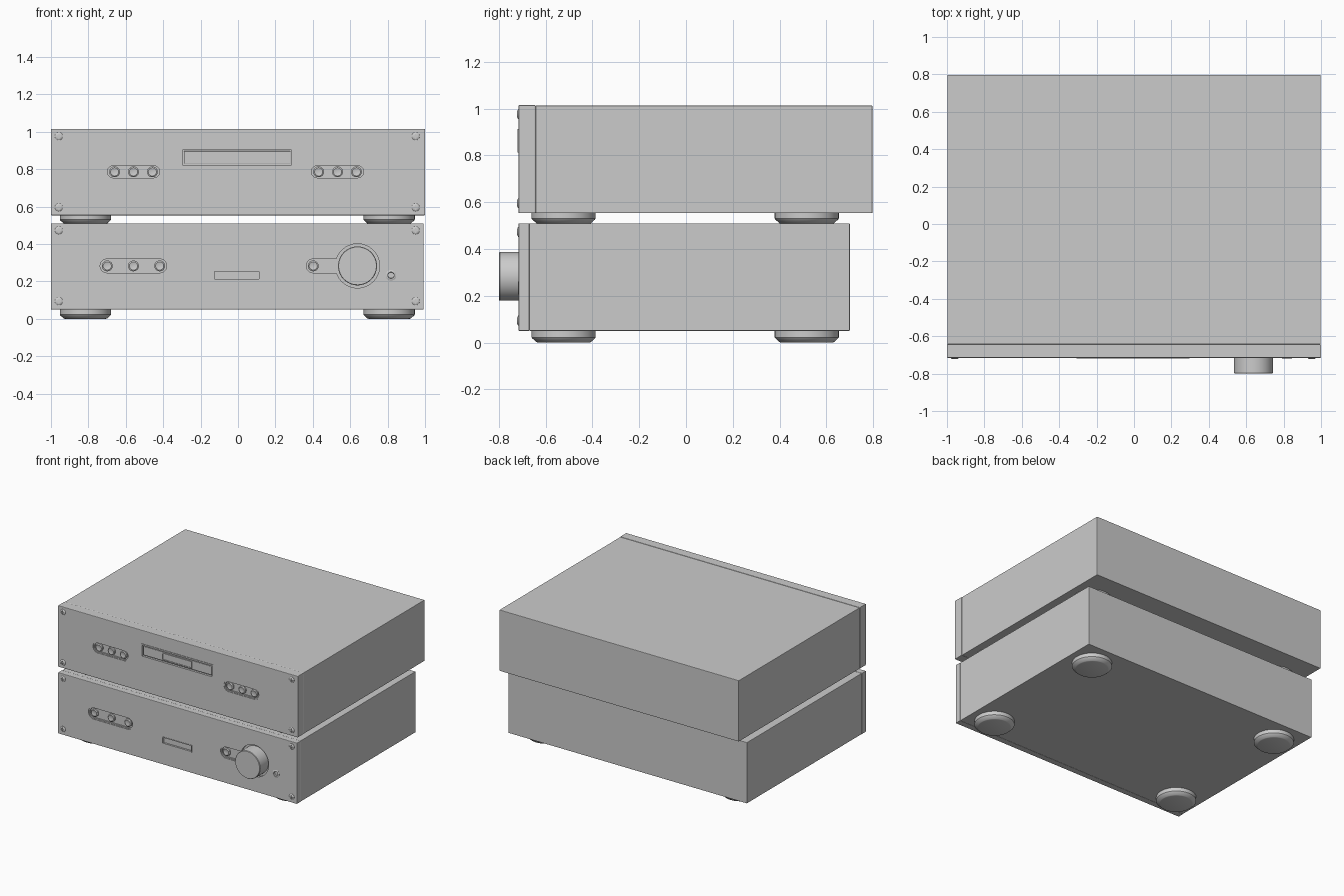
import bpy, bmesh, math
from mathutils import Matrix, Vector

if "Cube" in bpy.data.objects:
    bpy.data.objects.remove(bpy.data.objects["Cube"])

FRONT = -0.716          # y of both faceplates
CX = -0.004             # centre of the feet, screws and lower unit


def finish(name, bm, smooth=False):
    bmesh.ops.recalc_face_normals(bm, faces=bm.faces)
    me = bpy.data.meshes.new(name)
    bm.to_mesh(me)
    bm.free()
    ob = bpy.data.objects.new(name, me)
    bpy.context.collection.objects.link(ob)
    if smooth:
        activate(ob)
        bpy.ops.object.shade_smooth_by_angle(angle=math.radians(35))
    return ob


def activate(ob):
    bpy.ops.object.select_all(action='DESELECT')
    ob.select_set(True)
    bpy.context.view_layer.objects.active = ob


def box(name, x0, x1, y0, y1, z0, z1, bevel=0.0):
    bm = bmesh.new()
    bmesh.ops.create_cube(bm, size=1)
    for v in bm.verts:
        v.co = Vector((x0 if v.co.x < 0 else x1, y0 if v.co.y < 0 else y1, z0 if v.co.z < 0 else z1))
    if bevel:
        bmesh.ops.bevel(bm, geom=bm.edges[:], offset=bevel, segments=2, profile=0.5, affect='EDGES')
    return finish(name, bm)


def prism(name, pts, y0, y1):
    """Outline in x/z extruded along y."""
    bm = bmesh.new()
    face = bm.faces.new([bm.verts.new((x, y0, z)) for x, z in pts])
    ext = bmesh.ops.extrude_face_region(bm, geom=[face])
    for v in ext['geom']:
        if isinstance(v, bmesh.types.BMVert):
            v.co.y = y1
    return finish(name, bm)


def pill(x0, x1, z, r, n=16):
    pts = []
    for cx, start in ((x1 - r, -90), (x0 + r, 90)):
        for i in range(n + 1):
            a = math.radians(start + 180 * i / n)
            pts.append((cx + r * math.cos(a), z + r * math.sin(a)))
    return pts


def lathe(name, profile, loc, forward=False, n=32):
    """Turn (radius, height) points about z, or about -y when forward."""
    bm = bmesh.new()
    rings = [[bm.verts.new((r * math.cos(2 * math.pi * i / n), r * math.sin(2 * math.pi * i / n), h))
              for i in range(n)] for r, h in profile]
    for a, b in zip(rings, rings[1:]):
        for i in range(n):
            bm.faces.new((a[i], a[(i + 1) % n], b[(i + 1) % n], b[i]))
    bm.faces.new(rings[0])
    bm.faces.new(rings[-1])
    if forward:
        bmesh.ops.rotate(bm, verts=bm.verts, cent=(0, 0, 0), matrix=Matrix.Rotation(math.pi / 2, 3, 'X'))
    ob = finish(name, bm, True)
    ob.location = loc
    return ob


def cut(ob, *cutters):
    for c in cutters:
        c.hide_render = True
        m = ob.modifiers.new("cut", 'BOOLEAN')
        m.operation, m.solver, m.object = 'DIFFERENCE', 'EXACT', c
        activate(ob)
        bpy.ops.object.modifier_apply(modifier=m.name)
        bpy.data.objects.remove(c)


def cut_pill(panel, x0, x1, z, r):
    """Stepped oblong recess."""
    cut(panel, prism("cutter", pill(x0, x1, z, r), FRONT - 0.05, FRONT + 0.004))
    cut(panel, prism("cutter", pill(x0 + 0.009, x1 - 0.009, z, r - 0.009), FRONT - 0.05, FRONT + 0.014))


def button(name, x, z):
    lathe(name, [(0.029, -0.02), (0.029, -0.004), (0.022, 0.0), (0.020, -0.001)],
          (x, FRONT, z), True)


def display(name, panel, x0, x1, z0, z1, w, proud):
    """Frame standing slightly proud around a shallow window."""
    inner = (x0 + w, x1 - w, FRONT - 0.05)
    cut(panel, box("cutter", *inner, FRONT + 0.012, z0 + w, z1 - w))
    frame = box(name, x0, x1, FRONT - proud, FRONT + 0.005, z0, z1)
    cut(frame, box("cutter", *inner, FRONT + 0.05, z0 + w, z1 - w))


# cases and faceplates
box("upper_case", -0.998, 0.998, -0.643, 0.797, 0.553, 1.013, 0.003)
upper_panel = box("upper_faceplate", -1.0, 1.0, FRONT, -0.643, 0.553, 1.015, 0.004)
box("lower_case", -0.998, 0.991, -0.669, 0.70, 0.05, 0.509, 0.003)
lower_panel = box("lower_faceplate", -1.0, 0.993, FRONT, -0.669, 0.05, 0.51, 0.004)

# feet under each unit
for unit, z in (("lower", 0.0), ("upper", 0.508)):
    for sx in (-1, 1):
        for y in (-0.523, 0.516):
            lathe(unit + "_foot", [(0.110, 0), (0.116, 0.002), (0.134, 0.018), (0.137, 0.022), (0.137, 0.051)],
                  (CX + sx * 0.812, y, z), n=48)

# cross-head screws in the faceplate corners
screw = lathe("faceplate_screw", [(0.021, -0.01), (0.021, 0.001), (0.016, 0.005), (0.009, 0.006)],
              (0, 0, 0), True)
cut(screw, box("cutter", -0.013, 0.013, -0.02, -0.002, -0.003, 0.003),
    box("cutter", -0.003, 0.003, -0.02, -0.002, -0.013, 0.013))
spots = [(CX + sx * 0.954, FRONT, z) for sx in (-1, 1) for z in (0.094, 0.473, 0.596, 0.976)]
screw.location = spots[0]
for p in spots[1:]:
    s = screw.copy()
    s.location = p
    bpy.context.collection.objects.link(s)

# upper unit: button groups, disc drawer
for cx in (-0.559, 0.532):
    cut_pill(upper_panel, cx - 0.149, cx + 0.149, 0.786, 0.041)
    for i in (-1, 0, 1):
        button("upper_button", cx + i * 0.101, 0.786)
display("disc_drawer_frame", upper_panel, -0.308, 0.298, 0.812, 0.914, 0.011, 0.004)
box("disc_drawer", -0.290, 0.280, FRONT + 0.003, FRONT + 0.02, 0.830, 0.896, 0.002)
badge = box("drawer_plate", -0.131, 0.117, FRONT - 0.002, FRONT + 0.01, 0.836, 0.890)
cut(badge, box("cutter", -0.125, 0.111, FRONT - 0.05, FRONT + 0.002, 0.842, 0.884))

# lower unit: button group, name plate
cut_pill(lower_panel, -0.746, -0.372, 0.283, 0.046)
for x in (-0.699, -0.559, -0.419):
    button("lower_button", x, 0.283)
display("lower_plate_frame", lower_panel, -0.131, 0.117, 0.206, 0.260, 0.006, 0.002)

# volume knob in its round recess, with a side button
cut_pill(lower_panel, 0.356, 0.62, 0.283, 0.046)
cut(lower_panel, lathe("cutter", [(0.118, -0.017), (0.118, 0.05)], (0.639, FRONT, 0.283), True, 64))
button("selector_button", 0.402, 0.283)
lathe("volume_knob", [(0.104, -0.03), (0.104, 0.080), (0.101, 0.084), (0.096, 0.084)],
      (0.639, FRONT, 0.283), True, 64)

# headphone socket
lathe("headphone_socket", [(0.028, -0.01), (0.028, 0.001), (0.025, 0.003), (0.017, 0.003), (0.016, -0.008)],
      (0.818, FRONT, 0.233), True)
cut(lower_panel, lathe("cutter", [(0.02, -0.02), (0.02, 0.03)], (0.818, FRONT, 0.233), True))
